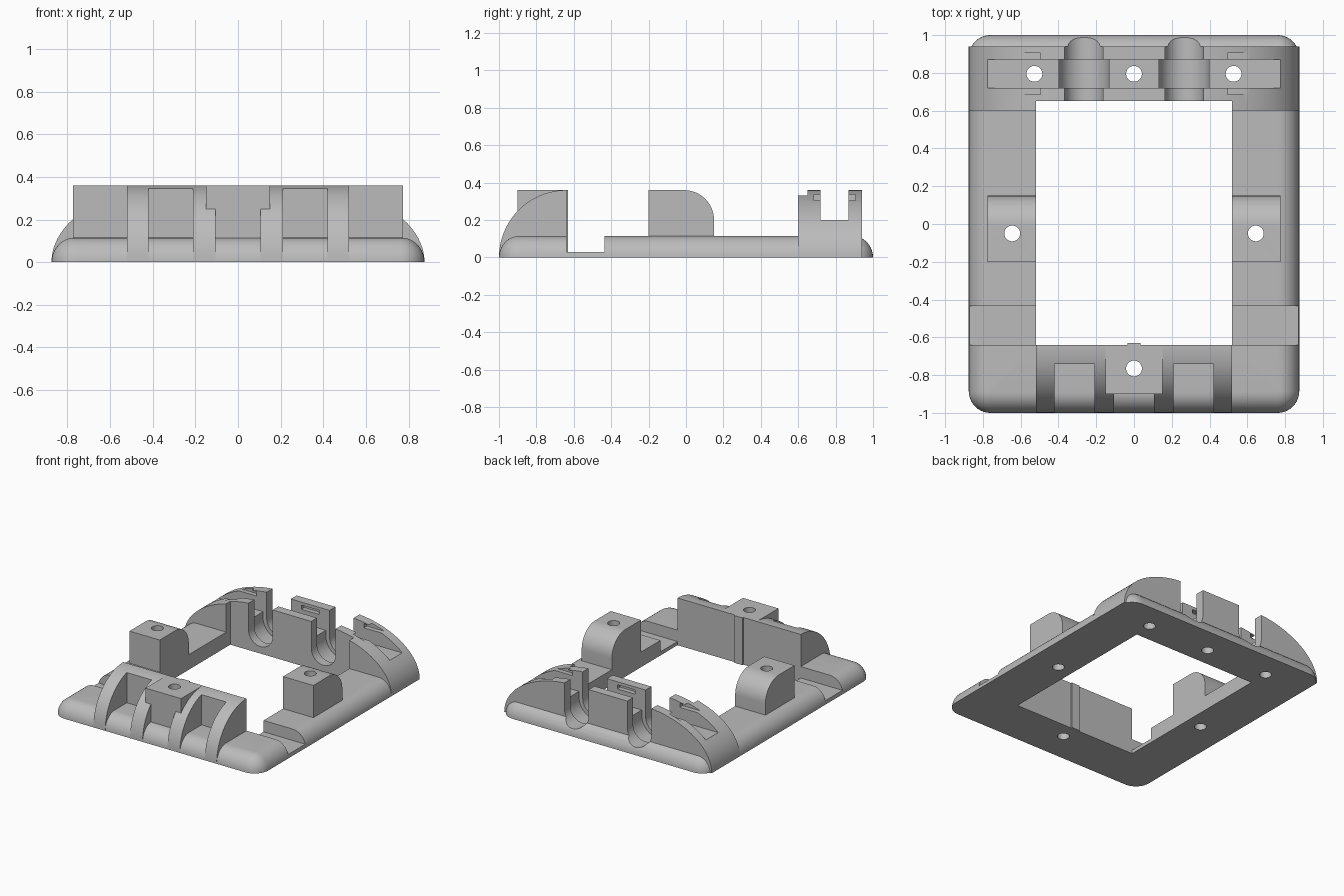
import bpy, bmesh
from math import sin, cos, pi
from mathutils import Vector

cube = bpy.data.objects.get("Cube")
if cube:
    bpy.data.objects.remove(cube)

grey = bpy.data.materials.new("plain grey")
grey.use_nodes = True
grey.diffuse_color = (0.5, 0.5, 0.5, 1)
grey.node_tree.nodes["Principled BSDF"].inputs["Base Color"].default_value = (0.5, 0.5, 0.5, 1)


def make(name, bm):
    bmesh.ops.recalc_face_normals(bm, faces=bm.faces)
    mesh = bpy.data.meshes.new(name)
    bm.to_mesh(mesh)
    bm.free()
    mesh.materials.append(grey)
    obj = bpy.data.objects.new(name, mesh)
    bpy.context.scene.collection.objects.link(obj)
    return obj


def prism(name, points, direction):
    """Extrude a closed 3D outline along a direction."""
    bm = bmesh.new()
    face = bm.faces.new([bm.verts.new(p) for p in points])
    out = bmesh.ops.extrude_face_region(bm, geom=[face])
    moved = [v for v in out["geom"] if isinstance(v, bmesh.types.BMVert)]
    bmesh.ops.translate(bm, verts=moved, vec=Vector(direction))
    return make(name, bm)


def box(name, x0, x1, y0, y1, z0, z1):
    outline = [(x0, y0, z0), (x1, y0, z0), (x1, y1, z0), (x0, y1, z0)]
    return prism(name, outline, (0, 0, z1 - z0))


def arc(cx, cy, rx, ry, a0, a1, n):
    steps = [a0 + (a1 - a0) * i / n for i in range(n + 1)]
    return [(cx + rx * cos(a), cy + ry * sin(a)) for a in steps]


def combine(target, tool, operation):
    mod = target.modifiers.new("bool", 'BOOLEAN')
    mod.operation = operation
    mod.solver = 'EXACT'
    mod.object = tool
    bpy.context.view_layer.update()
    graph = bpy.context.evaluated_depsgraph_get()
    mesh = bpy.data.meshes.new_from_object(target.evaluated_get(graph))
    target.modifiers.clear()
    target.data = mesh
    bpy.data.objects.remove(tool)


def cut(target, tool):
    combine(target, tool, 'DIFFERENCE')


def join(target, tool):
    combine(target, tool, 'UNION')


def base_plate():
    """Rounded slab with a quarter-round outer edge."""
    bm = bmesh.new()
    loops = []
    for i in range(11):
        t = pi / 2 * i / 10
        r = 0.005 + 0.11 * cos(t)
        ring = []
        for k, (sx, sy) in enumerate([(1, 1), (-1, 1), (-1, -1), (1, -1)]):
            ring += arc(sx * 0.76, sy * 0.885, r, r, k * pi / 2, (k + 1) * pi / 2, 10)
        loops.append([bm.verts.new((x, y, 0.115 * sin(t))) for x, y in ring])
    for a, b in zip(loops, loops[1:]):
        for i in range(len(a)):
            j = (i + 1) % len(a)
            bm.faces.new((a[i], a[j], b[j], b[i]))
    bm.faces.new(loops[0])
    bm.faces.new(loops[-1])
    return make("mounting_frame", bm)


frame = base_plate()

# Back arch with a lengthwise channel
half = arc(0.29, 0, 0.585, 0.36, 0, pi / 2, 24)
outline = half + [(-x, z) for x, z in reversed(half)]
back = prism("back_arch", [(x, 0.6, z) for x, z in outline], (0, 0.34, 0))
cut(back, box("channel", -0.9, 0.9, 0.72, 0.87, 0.2, 0.6))

# Nut slots undercut into the channel walls
for x in (-0.527, 0, 0.527):
    cut(back, box("slot", x - 0.075, x + 0.075, 0.685, 0.905, 0.305, 0.337))
join(frame, back)

# Cable grooves, wider inside the channel
for x in (-0.265, 0.265):
    for r, y0, y1 in ((0.102, 0.5, 1.1), (0.133, 0.72, 0.87)):
        u = arc(x, 0.155, r, r, pi, 2 * pi, 24) + [(x + r, 0.6), (x - r, 0.6)]
        cut(frame, prism("groove", [(a, y0, b) for a, b in u], (0, y1 - y0, 0)))

# Front bracket: quarter-round ribs with pockets and a central boss
profile = [(-0.6, 0), (-0.6, 0.36)] + arc(-0.64, 0, 0.36, 0.36, pi / 2, pi, 24)
front = prism("front_bracket", [(-0.52, y, z) for y, z in profile], (1.04, 0, 0))
for x0, x1, depth in ((-0.42, -0.21, -0.74), (0.21, 0.42, -0.74), (-0.105, 0.105, -0.9)):
    cut(front, box("pocket", x0, x1, -1.2, depth, -0.1, 0.6))
join(front, box("boss_cap", -0.15, 0.15, -0.9, -0.62, 0.25, 0.36))
join(front, box("boss_stem", -0.105, 0.105, -0.9, -0.62, 0.05, 0.36))
join(frame, front)

# Side mounts with rounded rear shoulders
for s in (-1, 1):
    shoulder = arc(-0.01, 0.2, 0.16, 0.16, 0, pi / 2, 16)
    side = [(-0.2, 0.05), (0.15, 0.05)] + shoulder + [(-0.2, 0.36)]
    join(frame, prism("side_mount", [(s * 0.48, y, z) for y, z in side], (s * 0.295, 0, 0)))

# Central opening and low steps across the side rails
cut(frame, box("opening", -0.52, 0.52, -0.64, 0.65, -0.5, 1))
for x0, x1 in ((-1, -0.5), (0.5, 1)):
    cut(frame, box("step", x0, x1, -0.64, -0.435, 0.028, 0.6))

# Alignment key on the inner front wall
join(frame, box("key", -0.035, 0.035, -0.66, -0.63, 0, 0.36))

# Screw holes
holes = [(0, -0.765), (-0.645, -0.05), (0.645, -0.05),
         (-0.527, 0.795), (0, 0.795), (0.527, 0.795)]
for x, y in holes:
    ring = arc(x, y, 0.042, 0.042, 0, 2 * pi, 24)[:-1]
    cut(frame, prism("hole", [(a, b, -0.5) for a, b in ring], (0, 0, 1.5)))

bpy.ops.object.select_all(action='DESELECT')
frame.select_set(True)
bpy.context.view_layer.objects.active = frame
bpy.ops.object.shade_smooth_by_angle(angle=pi / 6)
